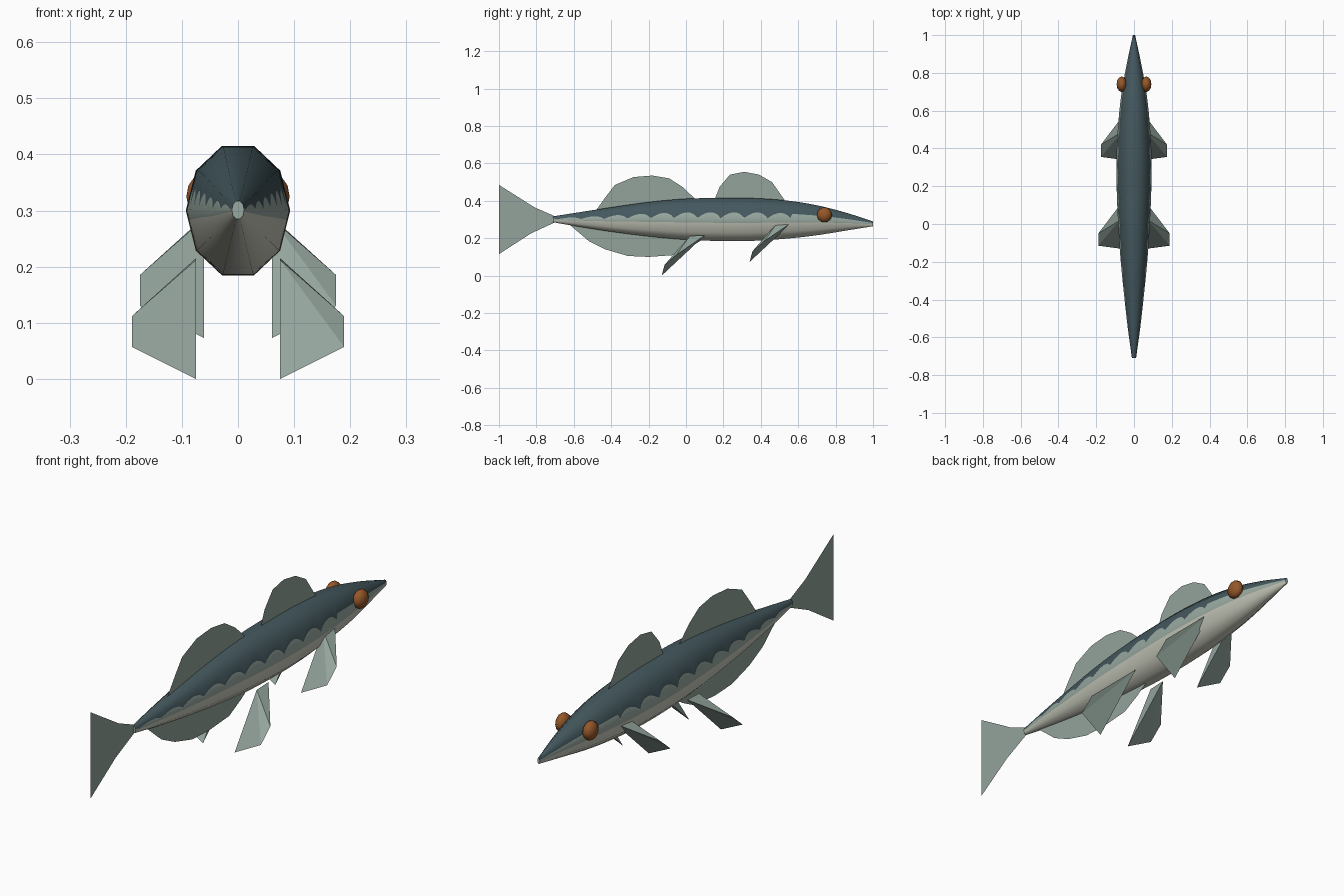
import bpy, bmesh, math
from mathutils import Matrix

if "Cube" in bpy.data.objects:
    bpy.data.objects.remove(bpy.data.objects["Cube"])


def material(name, rgb):
    m = bpy.data.materials.new(name)
    m.diffuse_color = (*rgb, 1)
    m.use_nodes = True
    m.node_tree.nodes["Principled BSDF"].inputs["Base Color"].default_value = m.diffuse_color
    return m


BACK = material("dark teal back", (0.058, 0.098, 0.112))
SIDE = material("pale grey green side", (0.32, 0.40, 0.36))
BELLY = material("cream belly", (0.58, 0.59, 0.50))
FIN = material("grey green fin", (0.29, 0.37, 0.33))
EYE = material("orange brown eye", (0.30, 0.095, 0.022))


def make_object(name, bm, mats, smooth=None):
    me = bpy.data.meshes.new(name)
    bm.to_mesh(me)
    bm.free()
    for m in mats:
        me.materials.append(m)
    ob = bpy.data.objects.new(name, me)
    bpy.context.collection.objects.link(ob)
    if smooth:
        bpy.ops.object.select_all(action='DESELECT')
        ob.select_set(True)
        bpy.context.view_layer.objects.active = ob
        bpy.ops.object.shade_smooth_by_angle(angle=math.radians(smooth))
    return ob


# Body stations: y, half width, bottom z, top z
STATIONS = [(-0.71, 0.011, 0.285, 0.317), (-0.55, 0.033, 0.258, 0.342),
            (-0.40, 0.050, 0.235, 0.365), (-0.20, 0.070, 0.210, 0.393),
            (0.00, 0.084, 0.192, 0.411), (0.20, 0.092, 0.185, 0.415),
            (0.38, 0.092, 0.187, 0.413), (0.55, 0.082, 0.199, 0.400),
            (0.70, 0.065, 0.216, 0.376), (0.85, 0.038, 0.240, 0.338),
            (1.00, 0.006, 0.264, 0.290)]


def station(y):
    """Smooth interpolation of the station profile at y."""
    n = len(STATIONS)
    i = max(k for k in range(n - 1) if STATIONS[k][0] <= y + 1e-6)
    a, b = STATIONS[i], STATIONS[i + 1]
    p, q = STATIONS[max(i - 1, 0)], STATIONS[min(i + 2, n - 1)]
    h = b[0] - a[0]
    t = (y - a[0]) / h
    out = []
    for k in (1, 2, 3):
        m0 = (b[k] - p[k]) / (b[0] - p[0]) * h
        m1 = (q[k] - a[k]) / (q[0] - a[0]) * h
        out.append((2*t**3 - 3*t*t + 1) * a[k] + (t**3 - 2*t*t + t) * m0
                   + (3*t*t - 2*t**3) * b[k] + (t**3 - t*t) * m1)
    return out


def scallop(y):
    """Height of the dark edge as a fraction of the upper flank facet."""
    if y > 0.56:
        return 0.5
    u = ((y - 0.31) / 0.125) % 1.0
    return 0.04 + 0.5 * math.sin(math.pi * u ** 1.25) ** 0.6


# Body: ten-sided loft with extra rows along the colour borders
def ring(y):
    rx, lo, hi = station(y)
    zc, rz = (lo + hi) / 2, (hi - lo) / 2 / math.sin(math.radians(72))
    corner = [(rx * math.cos(math.radians(36 * k)), zc + rz * math.sin(math.radians(36 * k)))
              for k in range(-2, 3)]

    def mix(a, b, t):
        return (a[0] + (b[0] - a[0]) * t, a[1] + (b[1] - a[1]) * t)
    half = [corner[0], corner[1], mix(corner[2], corner[1], 0.25), corner[2],
            mix(corner[2], corner[3], scallop(y)), corner[3], corner[4]]
    return [(x, y, z) for x, z in half] + [(-x, y, z) for x, z in reversed(half)]


bm = bmesh.new()
STEPS = 170
rings = [[bm.verts.new(c) for c in ring(-0.71 + 1.71 * i / STEPS)] for i in range(STEPS + 1)]
strip_colour = [2, 2, 1, 1, 0, 0, 0, 0, 0, 1, 1, 2, 2, 2]
for a, b in zip(rings, rings[1:]):
    for k in range(14):
        j = (k + 1) % 14
        bm.faces.new((a[k], a[j], b[j], b[k])).material_index = strip_colour[k]
for end in (rings[0], rings[-1]):
    bm.faces.new(end).material_index = 1
bmesh.ops.recalc_face_normals(bm, faces=bm.faces)
make_object("body", bm, [BACK, SIDE, BELLY], 50)

# Flat fins on the centre line, outlined in y and z
OUTLINES = {
    "front_dorsal_fin": [(0.15, 0.40), (0.18, 0.475), (0.235, 0.54), (0.31, 0.555),
                         (0.39, 0.54), (0.46, 0.50), (0.53, 0.40)],
    "rear_dorsal_fin": [(-0.48, 0.35), (-0.43, 0.42), (-0.38, 0.485), (-0.28, 0.527),
                        (-0.18, 0.535), (-0.09, 0.52), (-0.02, 0.475), (0.06, 0.40)],
    "anal_fin": [(-0.62, 0.27), (-0.52, 0.185), (-0.43, 0.14), (-0.31, 0.105),
                 (-0.20, 0.10), (-0.06, 0.11), (0.02, 0.15), (0.10, 0.20)],
    "tail_fin": [(-0.70, 0.317), (-0.81, 0.365), (-1.00, 0.485), (-0.86, 0.375),
                 (-0.80, 0.30), (-0.86, 0.225), (-1.00, 0.115), (-0.83, 0.225),
                 (-0.70, 0.285)],
}
for name, pts in OUTLINES.items():
    bm = bmesh.new()
    face = bm.faces.new([bm.verts.new((0, y, z)) for y, z in pts])
    bmesh.ops.triangulate(bm, faces=[face])
    bmesh.ops.recalc_face_normals(bm, faces=bm.faces)
    make_object(name, bm, [FIN])

# Paired wedge fins: flat underside with a ridge running to the outer corner
WEDGE = [(0.075, 0.10, 0.215), (0.189, -0.05, 0.112), (0.189, -0.115, 0.057),
         (0.075, -0.13, 0.0), (0.075, 0.02, 0.212)]
WEDGE_FACES = [(0, 1, 2), (0, 2, 3), (0, 4, 1), (4, 2, 1), (4, 3, 2), (0, 3, 4)]
PAIRS = {"pelvic_fin": (0, 0, 0), "pectoral_fin": (-0.014, 0.47, 0.073)}
for side, s in (("right", 1), ("left", -1)):
    for name, (dx, dy, dz) in PAIRS.items():
        bm = bmesh.new()
        vs = [bm.verts.new((s * (x + dx), y + dy, z + dz)) for x, y, z in WEDGE]
        for f in WEDGE_FACES:
            bm.faces.new([vs[i] for i in f])
        bmesh.ops.recalc_face_normals(bm, faces=bm.faces)
        make_object(side + "_" + name, bm, [FIN])

    # Eye: low sphere with its pole pointing sideways
    bm = bmesh.new()
    bmesh.ops.create_uvsphere(
        bm, u_segments=10, v_segments=6, radius=1,
        matrix=Matrix.Translation((s * 0.065, 0.74, 0.325))
        @ Matrix.Diagonal((0.027, 0.041, 0.041, 1)) @ Matrix.Rotation(math.pi / 2, 4, 'Y'))
    make_object(side + "_eye", bm, [EYE], 60)
